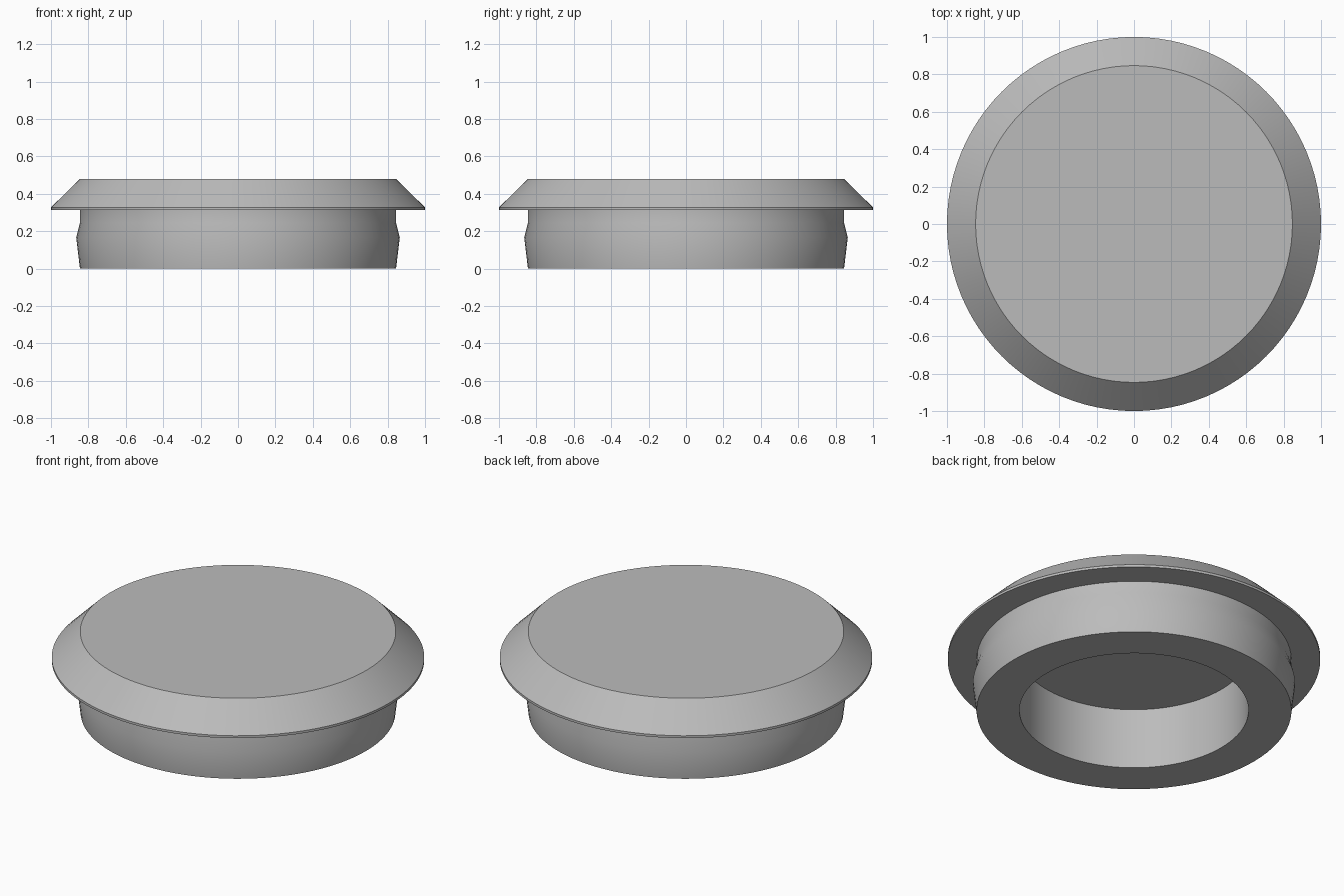
import bpy, bmesh, math
from mathutils import Matrix

cube = bpy.data.objects.get("Cube")
if cube:
    bpy.data.objects.remove(cube, do_unlink=True)

SEGMENTS = 96

# Single grey plastic
grey = bpy.data.materials.new("grey plastic")
grey.use_nodes = True
colour = (0.5, 0.5, 0.5, 1)
grey.diffuse_color = colour
grey.node_tree.nodes["Principled BSDF"].inputs["Base Color"].default_value = colour


def lathe(name, profile):
    """Revolve an (r, z) profile that starts and ends on the axis."""
    bm = bmesh.new()
    verts = [bm.verts.new((r, 0, z)) for r, z in profile]
    edges = [bm.edges.new(pair) for pair in zip(verts, verts[1:])]
    bmesh.ops.spin(bm, geom=verts + edges, cent=(0, 0, 0), axis=(0, 0, 1),
                   angle=math.tau, steps=SEGMENTS, use_duplicate=False)
    bmesh.ops.remove_doubles(bm, verts=bm.verts, dist=0.0005)
    bmesh.ops.recalc_face_normals(bm, faces=bm.faces)
    mesh = bpy.data.meshes.new(name)
    bm.to_mesh(mesh)
    bm.free()
    obj = bpy.data.objects.new(name, mesh)
    bpy.context.collection.objects.link(obj)
    mesh.materials.append(grey)
    bpy.ops.object.select_all(action='DESELECT')
    obj.select_set(True)
    bpy.context.view_layer.objects.active = obj
    bpy.ops.object.shade_smooth_by_angle(angle=math.radians(30))
    return obj


# Plug: recessed underside, snap-fit collar, flange and bevelled cap
lathe("plug_cap", [
    (0, 0.36), (0.615, 0.36), (0.615, 0),         # hollow
    (0.845, 0), (0.865, 0.166), (0.845, 0.245),   # snap ridge
    (0.845, 0.313), (1, 0.313), (1, 0.327),       # flange
    (0.847, 0.478), (0, 0.478),                   # bevel and flat top
])
